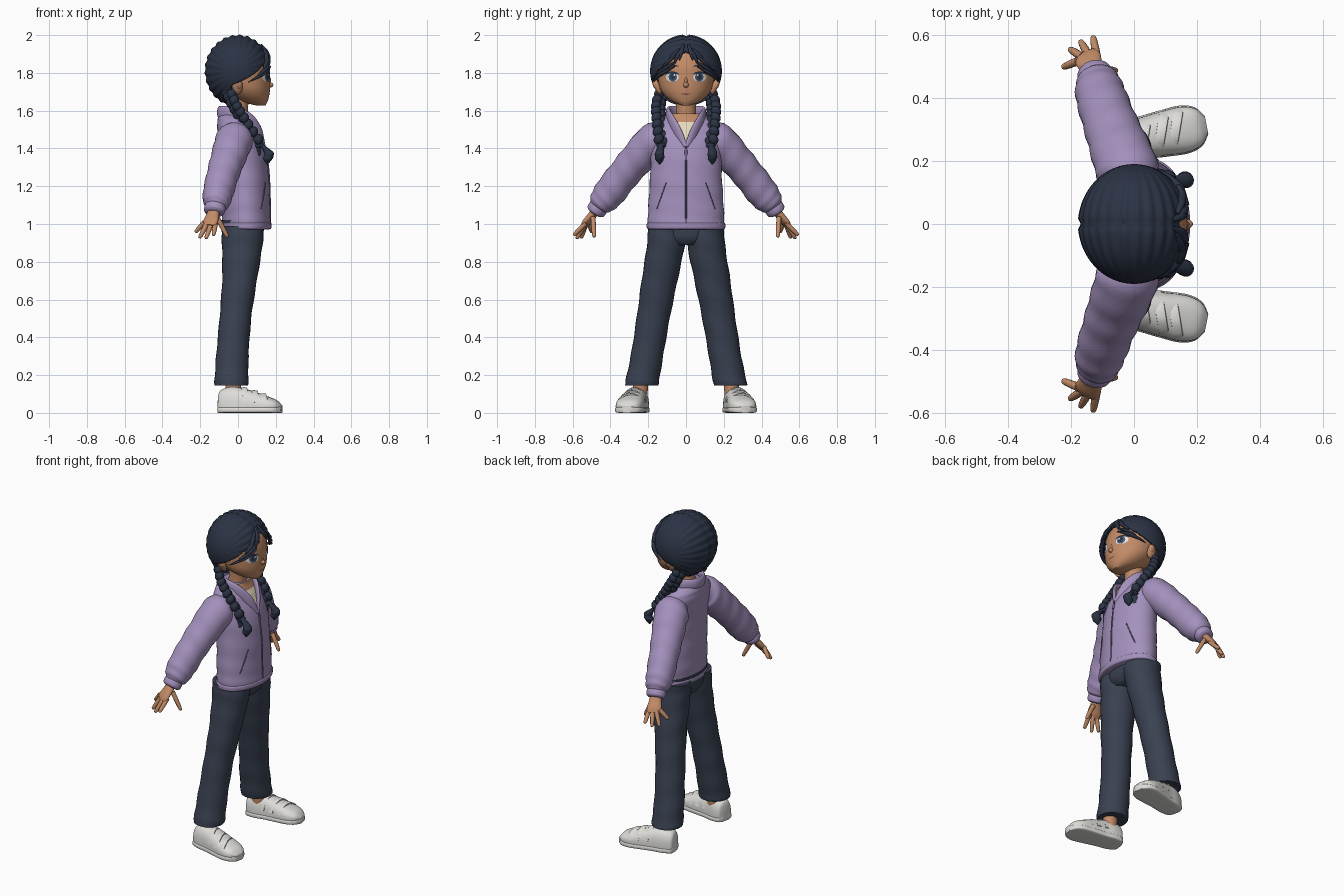
import bpy, bmesh, math
from mathutils import Vector, Matrix

cube = bpy.data.objects.get("Cube")
if cube:
    bpy.data.objects.remove(cube)


def material(name, r, g, b):
    col = [(c / 255) ** 2.2 for c in (r, g, b)] + [1]
    m = bpy.data.materials.new(name)
    m.use_nodes = True
    m.diffuse_color = col
    m.node_tree.nodes["Principled BSDF"].inputs["Base Color"].default_value = col
    return m


hair_m = material("dark hair", 47, 54, 70)
pants_m = material("navy cloth", 60, 67, 82)
jacket_m = material("lilac fleece", 162, 143, 187)
trim_m = material("purple trim", 112, 95, 138)
skin_m = material("brown skin", 193, 138, 103)
shirt_m = material("cream shirt", 226, 216, 188)
shoe_m = material("white leather", 220, 219, 215)
eye_m = material("eye white", 235, 235, 235)
iris_m = material("blue iris", 70, 92, 118)
lip_m = material("lip brown", 130, 76, 66)


def finish(name, bm, *mats):
    bmesh.ops.recalc_face_normals(bm, faces=bm.faces)
    me = bpy.data.meshes.new(name)
    bm.to_mesh(me)
    bm.free()
    for m in mats:
        me.materials.append(m)
    me.shade_smooth()
    me.set_sharp_from_angle(angle=math.radians(50))
    ob = bpy.data.objects.new(name, me)
    bpy.context.scene.collection.objects.link(ob)
    return ob


def sample(keys, n):
    """Smooth curve through key tuples."""
    out = []
    for i in range(len(keys) - 1):
        a, b, c, d = (keys[min(max(j, 0), len(keys) - 1)] for j in range(i - 1, i + 3))
        for k in range(n):
            t = k / n
            out.append([q + .5 * t * (r - p + t * (2*p - 5*q + 4*r - s + t * (3*(q - r) + s - p)))
                        for p, q, r, s in zip(a, b, c, d)])
    return out + [list(keys[-1])]


def skin_mesh(keys, steps=6, segs=28, level=False, square=1, folds=0, floor=None, ref=(0, 0, 1)):
    """Skin elliptical rings (x, y, z, radius a, radius b); level rings stay horizontal."""
    bm, pts, rings = bmesh.new(), sample(keys, steps), []
    for i, p in enumerate(pts):
        c = Vector(p[:3])
        if level:
            u, v = Vector((1, 0, 0)), Vector((0, 1, 0))
        else:
            t = (Vector(pts[min(i + 1, len(pts) - 1)][:3]) - Vector(pts[max(i - 1, 0)][:3])).normalized()
            v = Vector(ref)
            v = (v - t * v.dot(t)).normalized()
            u = t.cross(v)
        ring = []
        for k in range(segs):
            a = math.tau * k / segs
            ca, sa = (math.copysign(abs(f) ** square, f) for f in (math.cos(a), math.sin(a)))
            f = 1 + folds * math.sin(i * 1.25 + 1.6 * math.sin(a))
            co = c + u * (max(p[3], .001) * ca * f) + v * (max(p[4], .001) * sa * f)
            if floor is not None:
                co.z = max(co.z, floor)
            ring.append(bm.verts.new(co))
        rings.append(ring)
    for r, s in zip(rings, rings[1:]):
        for k in range(segs):
            bm.faces.new((r[k], r[(k + 1) % segs], s[(k + 1) % segs], s[k]))
    bm.faces.new(rings[0])
    bm.faces.new(rings[-1])
    return bm


def skin(name, keys, mat, **kw):
    return finish(name, skin_mesh(keys, **kw), mat)


def balls(name, items, mat):
    bm = bmesh.new()
    for loc, size, tilt in items:
        m = Matrix.Translation(loc) @ Matrix.Rotation(tilt, 4, 'X') @ Matrix.Diagonal((*size, 1))
        bmesh.ops.create_uvsphere(bm, u_segments=16, v_segments=10, radius=1, matrix=m)
    return finish(name, bm, mat)


def front_x(keys, y, z):
    """Front surface of a level loft at a given y and z."""
    pts = sample(keys, 6)
    for p, q in zip(pts, pts[1:]):
        if p[2] <= z <= q[2]:
            t = (z - p[2]) / (q[2] - p[2])
            c, rx, ry = (p[j] + (q[j] - p[j]) * t for j in (0, 3, 4))
            return c + rx * math.sqrt(max(0, 1 - (y / ry) ** 2))
    return 0


# Torso with a cut neckline
torso = [(.045, 0, .975, .122, .198), (.045, 0, 1, .128, .203), (.04, 0, 1.1, .128, .199),
         (.036, 0, 1.25, .127, .19), (.022, 0, 1.4, .122, .186), (-.005, 0, 1.5, .105, .183),
         (-.018, 0, 1.55, .09, .15), (-.02, 0, 1.585, .08, .09)]
bm = skin_mesh(torso, segs=48, level=True, folds=.008)
for co, no in [((0, 0, 1.4), (0, 1, -.45)), ((0, 0, 1.4), (0, -1, -.45)), ((0, 0, 1.54), (0, 0, 1))]:
    bmesh.ops.bisect_plane(bm, geom=bm.verts[:] + bm.edges[:] + bm.faces[:], plane_co=co, plane_no=no)
for f in bm.faces:
    c = f.calc_center_median()
    if c.x > 0 and abs(c.y) < .45 * (c.z - 1.4):
        f.material_index = 2 if c.z > 1.54 else 1
finish("jacket_body", bm, jacket_m, shirt_m, skin_m)
skin("jacket_hem", [(.045, 0, .972, .122, .198), (.045, 0, .978, .131, .207),
                    (.045, 0, 1.0, .133, .208), (.045, 0, 1.008, .126, .2)], jacket_m, level=True, segs=48)
half = [(.137, .004, 1.41, .008, .012), (.108, .045, 1.49, .012, .028), (.05, .083, 1.555, .014, .036),
        (-.03, .092, 1.585, .014, .036), (-.085, .05, 1.59, .013, .034)]
skin("collar", half + [(-.098, 0, 1.59, .013, .034)] + [(x, -y, z, a, b) for x, y, z, a, b in half[::-1]],
     jacket_m)
skin("zip", [(front_x(torso, 0, z) + .002, 0, z, .004, .004) for z in (.98, 1.1, 1.2, 1.3, 1.41)],
     trim_m, segs=8, ref=(1, 0, 0))
skin("zip_pull", [(.148, 0, 1.4, .006, .004), (.154, 0, 1.36, .009, .004)], trim_m, segs=8, ref=(1, 0, 0))
skin("hips", [(.025, 0, .89, .085, .08), (.025, 0, .93, .108, .16), (.025, 0, 1.02, .113, .192)],
     pants_m, level=True)

# Head and neck
head = [(.12, 0, 1.628, .025, .025), (.085, 0, 1.648, .071, .073), (.06, 0, 1.68, .105, .112),
        (.04, 0, 1.72, .13, .137), (.02, 0, 1.78, .15, .15), (.01, 0, 1.84, .155, .155),
        (0, 0, 1.9, .14, .14), (-.01, 0, 1.95, .1, .1)]
skin("head", head, skin_m, level=True, segs=48)
skin("neck", [(-.01, 0, 1.52, .06, .062), (0, 0, 1.6, .052, .053), (.005, 0, 1.69, .055, .056)],
     skin_m, level=True)
balls("nose", [((.167, 0, 1.736), (.02, .015, .014), 0), ((.163, 0, 1.755), (.013, .009, .025), 0)], skin_m)


def face_plate(name, y, z, ry, rz, mat, lift, bend=0):
    """Thin oval plate that follows the face."""
    bm, rings = bmesh.new(), []
    for r in (.02, .35, .7, 1):
        ring = []
        for k in range(20):
            a = math.tau * k / 20
            dy, dz = r * math.cos(a), r * math.sin(a)
            py, pz = y + dy * ry, z + dz * rz - bend * dy * dy
            ring.append(bm.verts.new((front_x(head, py, pz) + lift, py, pz)))
        rings.append(ring)
    for r, s in zip(rings, rings[1:]):
        for k in range(20):
            bm.faces.new((r[k], s[k], s[(k + 1) % 20], r[(k + 1) % 20]))
    bm.faces.new(rings[0])
    finish(name, bm, mat)


face_plate("mouth", 0, 1.687, .026, .0035, lip_m, .002, -.003)

# Hair shell with combed grooves, a centre parting and a face opening
bm = bmesh.new()
bmesh.ops.create_uvsphere(bm, u_segments=156, v_segments=36, radius=1, matrix=Matrix.Rotation(math.pi / 2, 4, 'X'))
for v in bm.verts:
    groove = 1 + .022 * (1 - abs(v.co.y)) * math.sin(26 * math.atan2(v.co.z, v.co.x))
    if abs(v.co.y) < .04:
        groove = .965
    v.co = Vector((v.co.x * .175, v.co.y * .19, v.co.z * .19)) * groove + Vector((0, 0, 1.81))
edge, cuts = Vector((.17, 0, 1.925)), []
for s in (1, -1):
    cuts.append((s, Vector((-.00685, .0083 * s, .015))))
for co, no in [((-.035, 0, 0), (1, 0, 0))] + [(edge, n) for s, n in cuts]:
    bmesh.ops.bisect_plane(bm, geom=bm.verts[:] + bm.edges[:] + bm.faces[:], plane_co=co, plane_no=no)
gone = []
for f in bm.faces:
    c = f.calc_center_median()
    if c.x > -.035 and any(c.y * s > 0 and (c - edge).dot(n) < 0 for s, n in cuts):
        gone.append(f)
bmesh.ops.delete(bm, geom=gone, context='FACES')
shell = finish("hair", bm, hair_m)
mod = shell.modifiers.new("thickness", 'SOLIDIFY')
mod.thickness, mod.offset = .012, -1


def hair_x(y, z):
    return .178 * math.sqrt(max(0, 1 - (y / .19) ** 2 - ((z - 1.81) / .19) ** 2)) + .003


for s, side in ((1, "left_"), (-1, "right_")):
    def m(keys):
        return [(x, y * s, *rest) for x, y, *rest in keys]

    # Face details and ears
    face_plate(side + "eye", .072 * s, 1.777, .034, .024, eye_m, .002)
    face_plate(side + "iris", .07 * s, 1.778, .022, .024, iris_m, .0035)
    face_plate(side + "pupil", .07 * s, 1.78, .013, .016, hair_m, .0045)
    face_plate(side + "glint", .062 * s, 1.788, .005, .005, eye_m, .0055)
    face_plate(side + "lash", .074 * s, 1.803, .038, .006, hair_m, .005, .011)
    face_plate(side + "brow", .072 * s, 1.84, .036, .004, hair_m, .003, .006)
    balls(side + "ear", [((-.002, .152 * s, 1.728), (.027, .016, .045), -.35 * s),
                         ((.004, .16 * s, 1.737), (.02, .016, .028), -.35 * s)], skin_m)

    # Fringe strands
    for i, (y, z) in enumerate([(.035, 1.865), (.06, 1.845), (.095, 1.845), (.125, 1.815), (.155, 1.775), (.172, 1.75)]):
        path = [(.35, .085, .006), (.7, .05, .013), (.93, .02, .009), (1, 0, .001)]
        skin(f"{side}fringe_{i + 1}", m([(hair_x(y * a, z + dz), y * a, z + dz, r, r * .7) for a, dz, r in path]),
             hair_m, segs=10)

    # Braid, tie and split tuft
    braid = [(-.05, .125, 1.70), (-.025, .145, 1.64), (.01, .145, 1.58), (.055, .138, 1.51), (.105, .13, 1.435)]
    lobes = []
    for i, p in enumerate(sample(braid, 4)):
        w = 1 if i % 2 else -1
        lobes.append(((p[0] + .012 * w, (p[1] + .013 * w) * s, p[2]), (.026, .026, .03), .5 * w * s))
    balls(side + "braid", lobes, hair_m)
    balls(side + "hair_tie", [((.11, .13 * s, 1.415), (.028, .026, .014), 0)], hair_m)
    for tip, part in ((.092, "back"), (.158, "front")):
        y = .13 + (tip - .12) * .25
        skin(f"{side}tuft_{part}", m([(.11, .13, 1.43, .012, .012), (tip + .004, y, 1.38, .024, .024),
                                      (tip, y, 1.345, .024, .024), (tip - .004, y, 1.315, .003, .003)]),
             hair_m, level=True, segs=14, folds=.06)

    # Sleeve, cuff and pocket
    skin(side + "sleeve", m([(-.015, .1, 1.48, .06, .06), (-.02, .165, 1.447, .098, .093),
                             (-.05, .25, 1.355, .093, .09), (-.08, .33, 1.262, .085, .085),
                             (-.105, .405, 1.165, .08, .084), (-.115, .447, 1.112, .07, .07),
                             (-.12, .463, 1.09, .05, .05)]), jacket_m, folds=.025)
    skin(side + "cuff", m([(-.118, .452, 1.103, .045, .045), (-.121, .464, 1.088, .056, .052),
                           (-.126, .478, 1.067, .055, .05), (-.128, .484, 1.058, .042, .038)]), jacket_m)
    skin(side + "pocket_seam", m([(front_x(torso, y, z) + .001, y, z, .003, .003)
                                  for y, z in ((.105, 1.22), (.13, 1.15), (.155, 1.08))]), trim_m, segs=8)

    # Hand
    skin(side + "palm", m([(-.126, .473, 1.075, .029, .025), (-.135, .497, 1.045, .036, .021),
                           (-.147, .525, 1.01, .043, .018), (-.154, .54, .99, .035, .011)]), skin_m)
    fingers = {"thumb": ((-.11, .492, 1.035), (-.055, .486, .93)), "index": ((-.118, .53, 1.005), (-.13, .595, .94)),
               "middle": ((-.142, .532, 1), (-.17, .58, .922)), "ring": ((-.165, .53, 1), (-.204, .555, .925)),
               "little": ((-.178, .517, 1.01), (-.226, .497, .955))}
    for name, (a, b) in fingers.items():
        a, b = Vector(a), Vector(b)
        skin(f"{side}{name}_finger", m([(*a.lerp(b, t), r, r) for t, r in
                                       ((0, .013), (.5, .0125), (.92, .0095), (1, .003))]), skin_m, segs=12)

    # Trouser leg and ankle
    skin(side + "trouser_leg", m([(-.035, .234, .148, .086, .084), (-.035, .233, .16, .09, .089),
                                  (-.03, .207, .3, .086, .086), (-.014, .174, .5, .084, .088),
                                  (.008, .14, .7, .092, .095), (.022, .108, .88, .107, .1),
                                  (.025, .1, .99, .113, .1)]), pants_m, level=True, folds=.018)
    skin(side + "ankle", m([(-.025, .245, .07, .042, .04), (-.025, .238, .2, .042, .04)]), skin_m, level=True)

    # Shoe: sole, upper and straps, toes turned out
    def foot(keys):
        return m([(x, .248 + .2 * (x + .1), *rest) for x, *rest in keys])

    outline = [(-.102, .03), (-.09, .052), (-.04, .064), (.02, .064), (.09, .07), (.16, .073), (.205, .058), (.23, .025)]
    tops = (.09, .12, .138, .132, .112, .086, .066, .04)
    skin(side + "sole", foot([(x, .016, w + .004, .016) for x, w in outline]), shoe_m, square=.4)
    skin(side + "shoe", foot([(x, .035, w, t - .035) for (x, w), t in zip(outline, tops)]),
         shoe_m, square=.8, floor=.005)
    for i, (x, w, top) in enumerate([(.03, .066, .131), (.085, .071, .115), (.13, .072, .099)]):
        arc = [(x + .012 * math.cos(a), .248 + .2 * (x + .1) + w * math.cos(a), .036 + (top - .036) * math.sin(a),
                .005, .016) for a in (.25, .7, 1.2, 1.57, 1.95, 2.45, 2.9)]
        skin(f"{side}strap_{i + 1}", m(arc), shoe_m, segs=12, square=.6, ref=(1, 0, 0))
